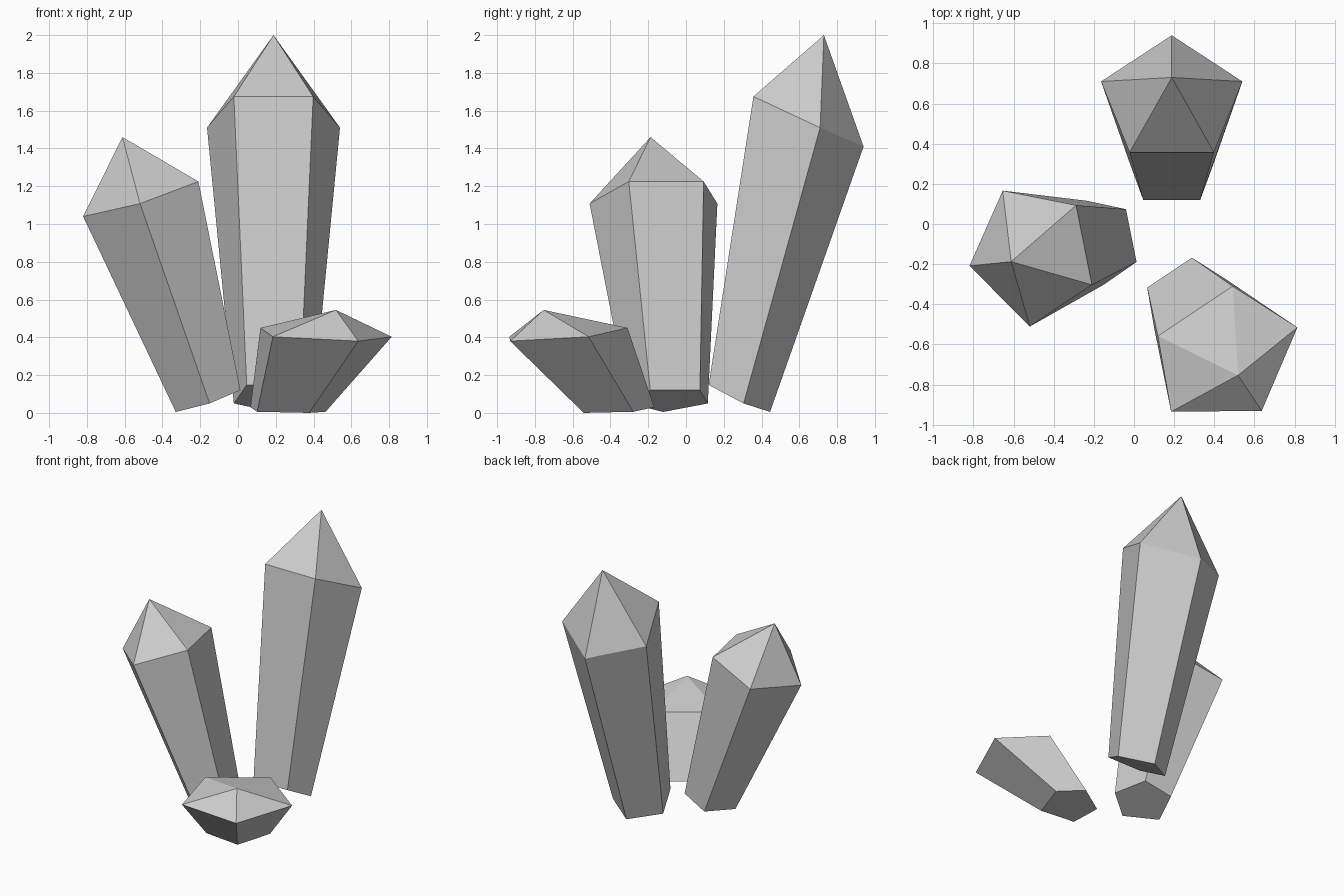
import bpy, bmesh
from math import cos, sin, radians
from mathutils import Vector

if "Cube" in bpy.data.objects:
    bpy.data.objects.remove(bpy.data.objects["Cube"])


def ring(bm, place, low, mid, high):
    """Five-sided, mirror-symmetric ring; each entry is (outward, half width, height)."""
    pts = [low, mid, high,
           (high[0], -high[1], high[2]), (mid[0], -mid[1], mid[2])]
    return [bm.verts.new(place(*p)) for p in pts]


def crystal(name, origin, angle, base, shoulder, tip):
    """Flared five-sided shard leaning outwards along the given heading."""
    c, s = cos(radians(angle)), sin(radians(angle))

    def place(out, side, z):
        return Vector((origin[0] + c * out - s * side,
                       origin[1] + s * out + c * side, z))

    bm = bmesh.new()
    lower = ring(bm, place, *base)
    upper = ring(bm, place, *shoulder)
    apex = bm.verts.new(place(*tip))
    bm.faces.new(lower)
    for i in range(5):
        j = (i + 1) % 5
        bm.faces.new((lower[i], lower[j], upper[j], upper[i]))
        bm.faces.new((upper[i], upper[j], apex))
    bmesh.ops.recalc_face_normals(bm, faces=bm.faces)
    mesh = bpy.data.meshes.new(name)
    bm.to_mesh(mesh)
    bm.free()
    bpy.context.collection.objects.link(bpy.data.objects.new(name, mesh))


# Tall shard leaning to the back
crystal("tall_crystal", (0.188, 0), 90,
        base=[(0.445, 0, 0.005), (0.305, 0.21, 0.05), (0.12, 0.142, 0.148)],
        shoulder=[(0.94, 0, 1.41), (0.71, 0.352, 1.51), (0.357, 0.21, 1.675)],
        tip=(0.73, 0, 2.0))

# Medium shard leaning to the left
crystal("medium_crystal", (0, -0.055), 191.3,
        base=[(0.336, 0, 0.005), (0.196, 0.213, 0.05), (0.014, 0.134, 0.12)],
        shoulder=[(0.834, -0.01, 1.04), (0.598, 0.345, 1.108), (0.254, 0.202, 1.225)],
        tip=(0.626, 0.01, 1.46))

# Short squat shard leaning to the front right
crystal("short_crystal", (0.177, -0.242), -56.3,
        base=[(0.36, 0, 0.0), (0.19, 0.218, 0.006), (0.0, 0.134, 0.03)],
        shoulder=[(0.828, 0, 0.38), (0.581, 0.378, 0.403), (0.231, 0.224, 0.45)],
        tip=(0.615, 0, 0.545))
